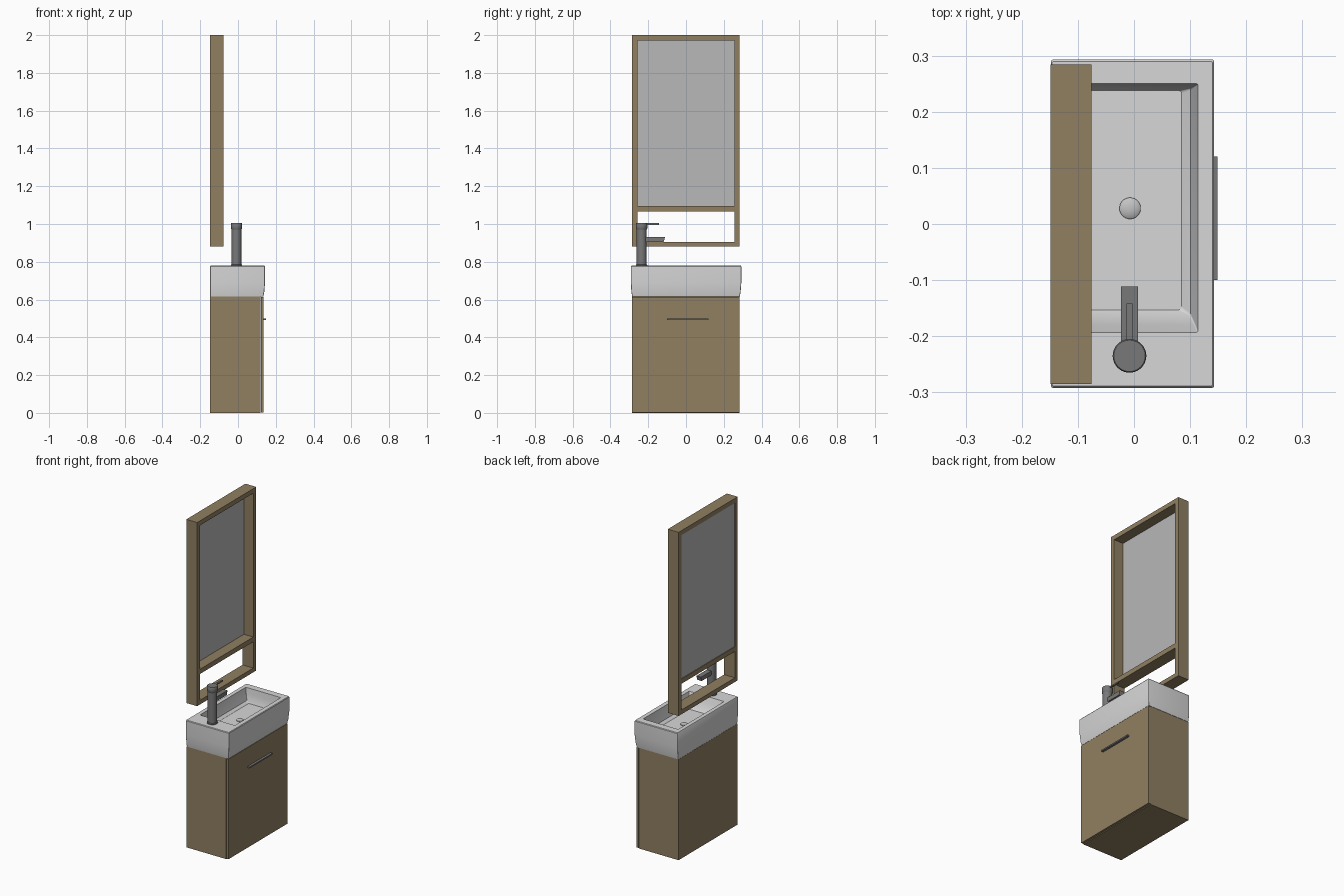
import bpy, bmesh, math

if "Cube" in bpy.data.objects:
    bpy.data.objects.remove(bpy.data.objects["Cube"])

def mat(name, c):
    m = bpy.data.materials.new(name)
    m.diffuse_color = (*c, 1)
    m.use_nodes = True
    m.node_tree.nodes["Principled BSDF"].inputs["Base Color"].default_value = m.diffuse_color
    return m

WOOD = mat("oak wood", (0.28, 0.215, 0.12))
CERAMIC = mat("white ceramic", (0.68, 0.68, 0.68))
GLASS = mat("mirror glass", (0.48, 0.48, 0.48))
METAL = mat("dark chrome", (0.19, 0.19, 0.19))
STEEL = mat("drain steel", (0.55, 0.55, 0.55))

def finish(name, bm, m, smooth=False):
    bmesh.ops.recalc_face_normals(bm, faces=bm.faces)
    me = bpy.data.meshes.new(name)
    bm.to_mesh(me)
    bm.free()
    me.materials.append(m)
    ob = bpy.data.objects.new(name, me)
    bpy.context.collection.objects.link(ob)
    if smooth:
        bpy.ops.object.select_all(action='DESELECT')
        ob.select_set(True)
        bpy.context.view_layer.objects.active = ob
        bpy.ops.object.shade_smooth_by_angle(angle=math.radians(35))
    return ob

def box(name, x0, x1, y0, y1, z0, z1, m, bevel=0):
    bm = bmesh.new()
    bmesh.ops.create_cube(bm, size=1)
    for v in bm.verts:
        v.co = ((x0 + x1) / 2 + v.co.x * (x1 - x0), (y0 + y1) / 2 + v.co.y * (y1 - y0),
                (z0 + z1) / 2 + v.co.z * (z1 - z0))
    if bevel:
        bmesh.ops.bevel(bm, geom=bm.edges[:], offset=bevel, segments=2, affect='EDGES', profile=0.5)
    return finish(name, bm, m, bool(bevel))

def lathe(name, cx, cy, profile, m, n=40):
    """Stack of rings from (radius, z) pairs, capped at both ends."""
    bm = bmesh.new()
    rings = [[bm.verts.new((cx + r * math.cos(2 * math.pi * i / n),
                            cy + r * math.sin(2 * math.pi * i / n), z)) for i in range(n)]
             for r, z in profile]
    for a, b in zip(rings, rings[1:]):
        for i in range(n):
            bm.faces.new((a[i], a[(i + 1) % n], b[(i + 1) % n], b[i]))
    bm.faces.new(rings[0])
    bm.faces.new(rings[-1])
    return finish(name, bm, m, True)

def rounded_rect(x0, x1, y0, y1, r, n=5):
    pts = []
    for k, (cx, cy) in enumerate(((x1 - r, y1 - r), (x0 + r, y1 - r), (x0 + r, y0 + r), (x1 - r, y0 + r))):
        for i in range(n + 1):
            a = math.pi / 2 * (k + i / n)
            pts.append((cx + r * math.cos(a), cy + r * math.sin(a)))
    return pts

# Cabinet, door and pull handle
box("cabinet_body", -0.148, 0.119, -0.285, 0.283, 0, 0.615, WOOD)
box("cabinet_door", 0.121, 0.135, -0.285, 0.283, 0.003, 0.613, WOOD)
box("door_handle", 0.135, 0.149, -0.10, 0.12, 0.491, 0.499, METAL)

# Basin: outer skin, rim, inner walls and floor lofted as one shell
sections = [  # x0, x1, y0, y1, corner radius, z
    (-0.147, 0.134, -0.285, 0.285, 0.004, 0.615),
    (-0.148, 0.139, -0.289, 0.289, 0.004, 0.64),
    (-0.148, 0.143, -0.292, 0.293, 0.004, 0.69),
    (-0.148, 0.143, -0.292, 0.293, 0.004, 0.775),
    (-0.146, 0.140, -0.289, 0.290, 0.004, 0.779),
    (-0.122, 0.114, -0.193, 0.250, 0.003, 0.779),
    (-0.118, 0.109, -0.180, 0.247, 0.003, 0.745),
    (-0.110, 0.101, -0.163, 0.242, 0.004, 0.705),
    (-0.095, 0.085, -0.153, 0.238, 0.006, 0.692),
]
bm = bmesh.new()
loops = [[bm.verts.new((x, y, s[5])) for x, y in rounded_rect(*s[:5])] for s in sections]
for a, b in zip(loops, loops[1:]):
    for i in range(len(a)):
        j = (i + 1) % len(a)
        bm.faces.new((a[i], a[j], b[j], b[i]))
bm.faces.new(loops[0])
bm.faces.new(loops[-1])
finish("basin", bm, CERAMIC, True)
lathe("drain_plug", -0.007, 0.028, [(0.019, 0.690), (0.019, 0.697), (0.015, 0.700), (0.005, 0.702)], STEEL)

# Faucet
FX, FY = -0.008, -0.235
lathe("faucet_body", FX, FY, [(0.030, 0.778), (0.030, 0.784), (0.026, 0.786), (0.026, 0.970)], METAL)
lathe("faucet_cap", FX, FY, [(0.026, 0.970), (0.030, 0.976), (0.030, 1.003), (0.028, 1.006)], METAL)
bm = bmesh.new()
side = [(-0.225, 0.906), (-0.118, 0.906), (-0.111, 0.932), (-0.225, 0.932)]
ends = [[bm.verts.new((FX + sx, y, z)) for y, z in side] for sx in (-0.015, 0.015)]
for i in range(4):
    j = (i + 1) % 4
    bm.faces.new((ends[0][i], ends[0][j], ends[1][j], ends[1][i]))
for e in ends:
    bm.faces.new(e)
finish("faucet_spout", bm, METAL)
box("faucet_lever", FX - 0.005, FX + 0.005, -0.215, -0.142, 0.996, 1.004, METAL)

# Mirror frame: two stiles, three rails, glass near the back
X0, X1 = -0.149, -0.076
for name, y0, y1 in (("frame_stile_near", -0.285, -0.258), ("frame_stile_far", 0.256, 0.284)):
    box(name, X0, X1, y0, y1, 0.88, 2.0, WOOD)
for name, z0, z1 in (("frame_top_rail", 1.972, 2.0), ("frame_shelf", 1.066, 1.095), ("frame_bottom_rail", 0.88, 0.906)):
    box(name, X0, X1, -0.258, 0.256, z0, z1, WOOD)
box("mirror_glass", -0.145, -0.139, -0.258, 0.256, 1.095, 1.972, GLASS)
